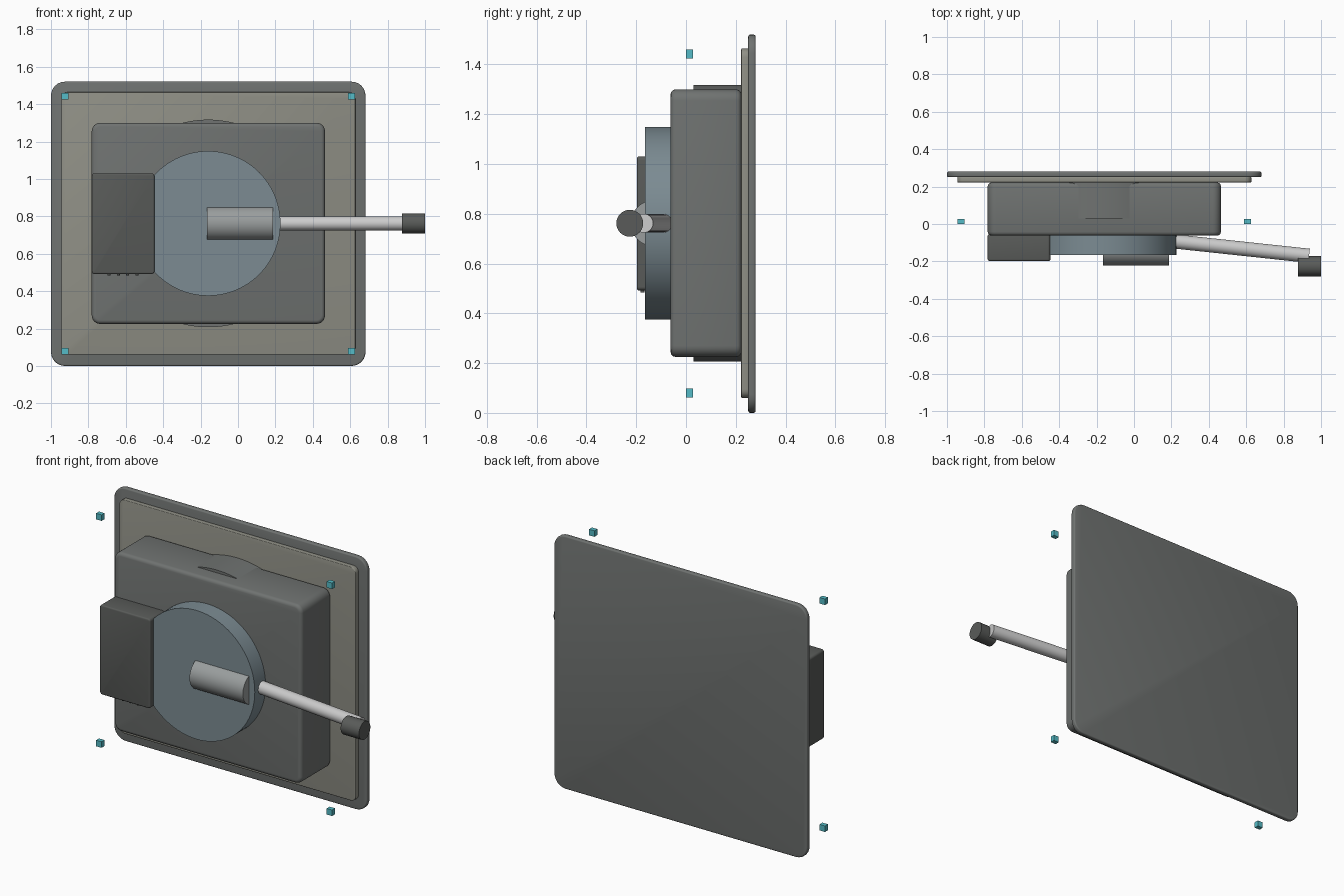
import bpy, bmesh, math
from mathutils import Vector

if "Cube" in bpy.data.objects:
    bpy.data.objects.remove(bpy.data.objects["Cube"])


def material(name, rgb):
    m = bpy.data.materials.new(name)
    m.diffuse_color = (*rgb, 1)
    m.use_nodes = True
    m.node_tree.nodes["Principled BSDF"].inputs["Base Color"].default_value = m.diffuse_color
    return m


DARK = material("dark_grey", (0.10, 0.105, 0.10))
BODY = material("body_grey", (0.16, 0.17, 0.165))
SEAL = material("warm_grey", (0.28, 0.28, 0.24))
BLUE = material("blue_grey", (0.20, 0.26, 0.29))
STEEL = material("steel", (0.32, 0.34, 0.34))
LIGHT = material("light_metal", (0.6, 0.6, 0.6))
TEAL = material("teal", (0.09, 0.50, 0.57))


def finish(bm, name, mat):
    mesh = bpy.data.meshes.new(name)
    bm.to_mesh(mesh)
    bm.free()
    mesh.materials.append(mat)
    ob = bpy.data.objects.new(name, mesh)
    bpy.context.collection.objects.link(ob)
    return ob


def smooth(ob):
    bpy.ops.object.select_all(action='DESELECT')
    ob.select_set(True)
    bpy.context.view_layer.objects.active = ob
    bpy.ops.object.shade_smooth_by_angle(angle=math.radians(35))


def box(name, x, y, z, mat, corner=0, rim=0):
    """Box from ranges; rounds the corners seen from the front, then the rims."""
    bm = bmesh.new()
    bmesh.ops.create_cube(bm, size=1)
    for v in bm.verts:
        v.co = [(r[0] + r[1]) / 2 + c * (r[1] - r[0]) for r, c in zip((x, y, z), v.co)]
    if corner:
        edges = [e for e in bm.edges
                 if abs(e.verts[0].co.y - e.verts[1].co.y) > 1e-5]
        bmesh.ops.bevel(bm, geom=edges, offset=corner, segments=6,
                        profile=0.5, affect='EDGES')
    if rim:
        edges = [e for e in bm.edges
                 if abs(e.verts[0].co.y - e.verts[1].co.y) < 1e-5]
        bmesh.ops.bevel(bm, geom=edges, offset=rim, segments=3,
                        profile=0.5, affect='EDGES')
    ob = finish(bm, name, mat)
    if corner:
        smooth(ob)
    return ob


def rod(name, a, b, r, mat, sides=48):
    """Cylinder between two points."""
    a, b = Vector(a), Vector(b)
    bm = bmesh.new()
    bmesh.ops.create_cone(bm, cap_ends=True, segments=sides,
                          radius1=r, radius2=r, depth=(b - a).length)
    ob = finish(bm, name, mat)
    ob.location = (a + b) / 2
    ob.rotation_euler = (b - a).to_track_quat('Z', 'Y').to_euler()
    smooth(ob)
    return ob


CX, CZ = -0.16, 0.762

# Mounting plate and gasket
box("back_plate", (-1, 0.682), (0.25, 0.28), (0, 1.52), BODY, 0.075, 0.008)
box("gasket", (-0.945, 0.627), (0.222, 0.252), (0.06, 1.464), SEAL, 0.035, 0.004)

# Housing with the round chamber breaking through top and bottom
box("housing", (-0.782, 0.465), (-0.062, 0.222), (0.225, 1.30), BODY, 0.045, 0.02)
rod("round_chamber", (CX, 0.03, CZ), (CX, 0.222, CZ), 0.555, BODY, 128)

# Rotary disc and control box
rod("disc", (CX, -0.165, CZ), (CX, -0.05, CZ), 0.387, BLUE, 96)
box("control_box", (-0.782, -0.447), (-0.197, -0.055), (0.492, 1.03), DARK, 0.015, 0.008)
for i in range(4):
    x = -0.69 + i * 0.05
    rod(f"terminal_{i + 1}", (x, -0.175, 0.484), (x, -0.175, 0.51), 0.008, DARK, 12)

# Lever: hub, shaft and grip
rod("hub", (-0.167, -0.13, CZ), (0.188, -0.13, CZ), 0.092, STEEL)
rod("lever_shaft", (0.0, -0.07, CZ), (0.936, -0.17, CZ), 0.038, LIGHT)
rod("lever_grip", (0.878, -0.226, CZ), (1.0, -0.226, CZ), 0.054, DARK)

# Corner fasteners
for x in (-0.925, 0.607):
    for z in (0.079, 1.442):
        box("corner_fastener", (x - 0.018, x + 0.018), (0.0, 0.028),
            (z - 0.018, z + 0.018), TEAL)
